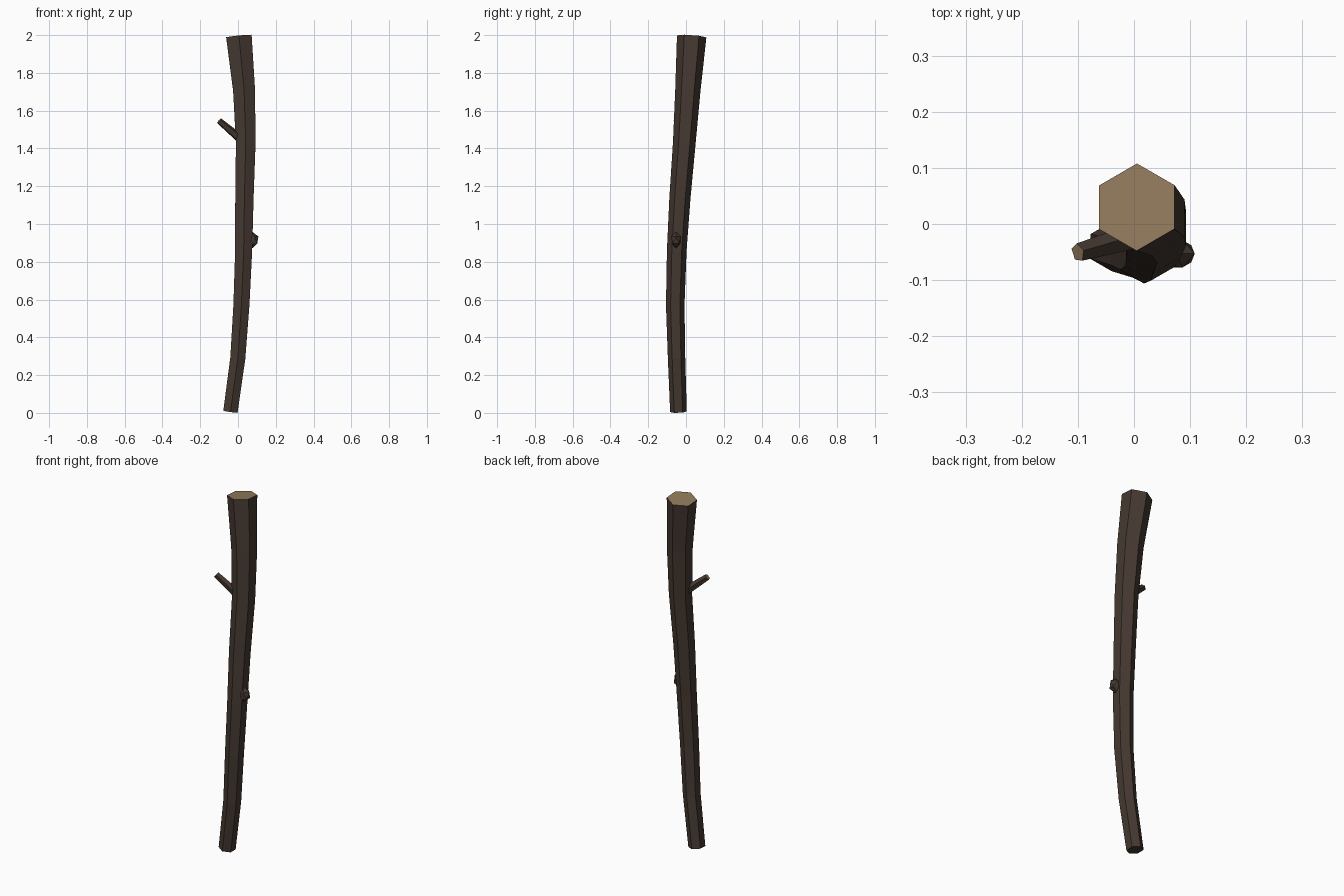
import bpy, bmesh, math
from mathutils import Vector

if "Cube" in bpy.data.objects:
    bpy.data.objects.remove(bpy.data.objects["Cube"])


def material(name, rgb):
    m = bpy.data.materials.new(name)
    m.diffuse_color = (*rgb, 1)
    m.use_nodes = True
    m.node_tree.nodes["Principled BSDF"].inputs["Base Color"].default_value = m.diffuse_color
    return m


bark = material("bark", (0.06, 0.041, 0.031))
cut_wood = material("cut_wood", (0.29, 0.2, 0.107))
dark_wood = material("dark_wood", (0.05, 0.037, 0.022))


def finish(name, bm, mats):
    bmesh.ops.recalc_face_normals(bm, faces=bm.faces)
    me = bpy.data.meshes.new(name)
    bm.to_mesh(me)
    bm.free()
    for m in mats:
        me.materials.append(m)
    ob = bpy.data.objects.new(name, me)
    bpy.context.collection.objects.link(ob)
    return ob


def tapered_tube(name, path, sides):
    """Faceted tube through (x, y, z, radius) points, rings square to the path."""
    bm = bmesh.new()
    pts = [Vector(p[:3]) for p in path]
    rings = []
    for i, c in enumerate(pts):
        tangent = pts[min(i + 1, len(pts) - 1)] - pts[max(i - 1, 0)]
        q = Vector((0, 0, 1)).rotation_difference(tangent.normalized())
        ring = []
        for k in range(sides):
            a = math.pi / 2 + 2 * math.pi * k / sides
            ring.append(bm.verts.new(c + q @ Vector((math.cos(a), math.sin(a), 0)) * path[i][3]))
        rings.append(ring)
    for a, b in zip(rings, rings[1:]):
        for k in range(sides):
            n = (k + 1) % sides
            bm.faces.new((a[k], a[n], b[n], b[k]))
    bm.faces.new(rings[-1]).material_index = 1
    bm.faces.new(rings[0][::-1]).material_index = 2
    return finish(name, bm, (bark, cut_wood, dark_wood))


# Main crooked shaft, thicker at the top
tapered_tube("shaft", [
    (-0.040, -0.040, 0.006, 0.044),
    (-0.001, -0.050, 0.290, 0.046),
    (0.018, -0.057, 0.570, 0.049),
    (0.030, -0.049, 0.860, 0.052),
    (0.034, -0.032, 1.140, 0.056),
    (0.041, -0.009, 1.430, 0.060),
    (0.032, 0.010, 1.710, 0.067),
    (0.005, 0.030, 1.993, 0.078),
], 6)

# Broken side twig
tapered_tube("twig", [
    (0.035, -0.012, 1.432, 0.026),
    (-0.100, -0.051, 1.546, 0.017),
], 5)

# Knot on the side
bm = bmesh.new()
bmesh.ops.create_icosphere(bm, subdivisions=1, radius=1)
for v in bm.verts:
    v.co = Vector((v.co.x * 0.036, v.co.y * 0.029, v.co.z * 0.043)) + Vector((0.076, -0.053, 0.915))
finish("knot", bm, (bark,))
